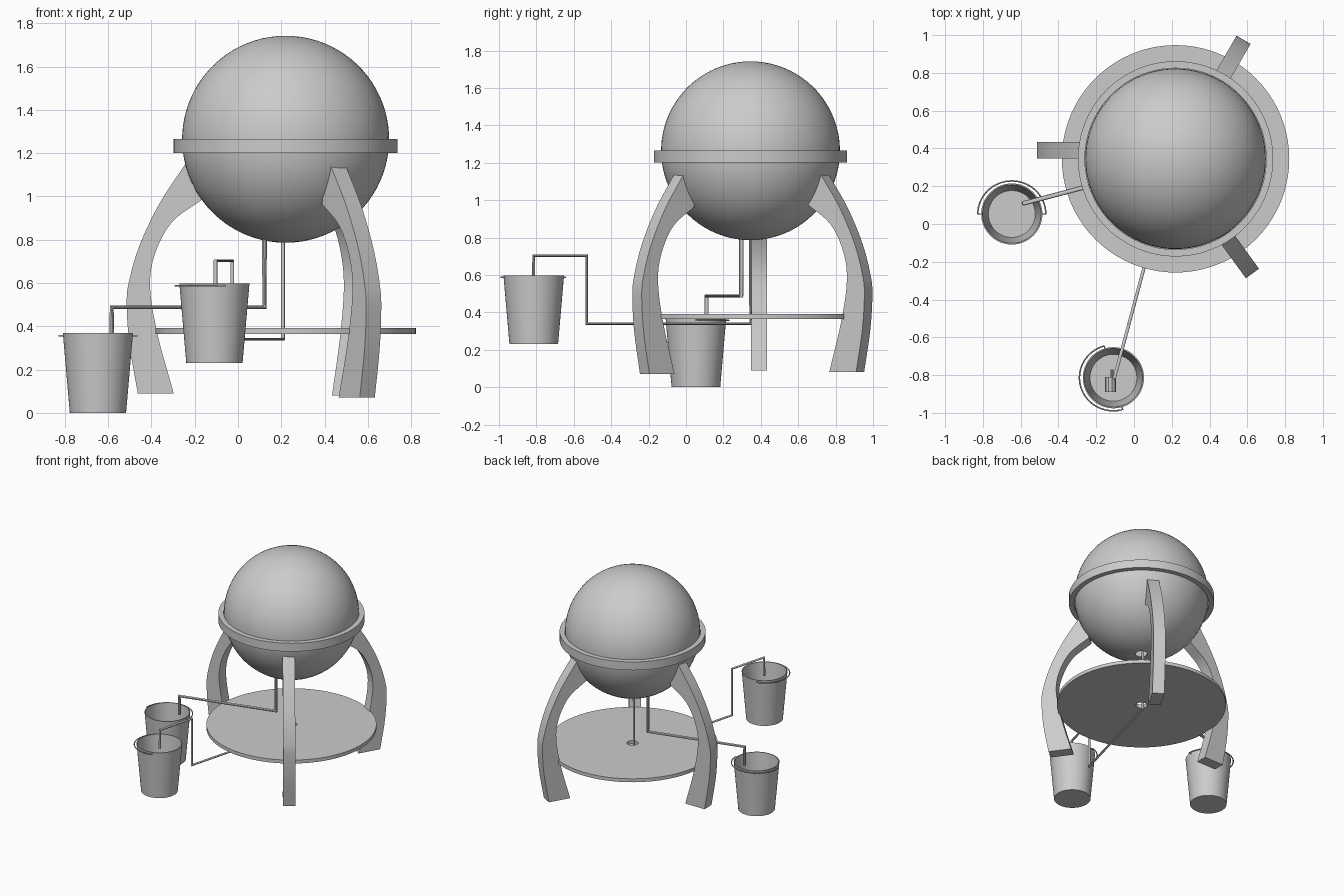
import bpy, bmesh, math
from mathutils import Vector, Matrix

cube = bpy.data.objects.get("Cube")
if cube:
    bpy.data.objects.remove(cube)

grey = bpy.data.materials.new("plain grey")
grey.use_nodes = True
COLOUR = (0.6, 0.6, 0.6, 1)
grey.diffuse_color = COLOUR
grey.node_tree.nodes["Principled BSDF"].inputs["Base Color"].default_value = COLOUR

CX, CY = 0.22, 0.345   # axis of the tank


def finish(obj, smooth=True):
    obj.data.materials.append(grey)
    bpy.ops.object.select_all(action='DESELECT')
    obj.select_set(True)
    bpy.context.view_layer.objects.active = obj
    if obj.type == 'CURVE':
        bpy.ops.object.convert(target='MESH')
    if smooth:
        bpy.ops.object.shade_smooth_by_angle(angle=math.radians(35))
    return obj


def mesh_object(name, bm, smooth=True):
    mesh = bpy.data.meshes.new(name)
    bmesh.ops.recalc_face_normals(bm, faces=bm.faces)
    bm.to_mesh(mesh)
    bm.free()
    obj = bpy.data.objects.new(name, mesh)
    bpy.context.collection.objects.link(obj)
    return finish(obj, smooth)


def lathe(name, profile, location, closed=True, steps=64):
    """Spin (radius, height) points around a vertical axis."""
    bm = bmesh.new()
    verts = [bm.verts.new((r, 0, z)) for r, z in profile]
    edges = [bm.edges.new(pair) for pair in zip(verts, verts[1:])]
    if closed:
        edges.append(bm.edges.new((verts[-1], verts[0])))
    bmesh.ops.spin(bm, geom=verts + edges, cent=(0, 0, 0), axis=(0, 0, 1),
                   angle=math.tau, steps=steps)
    bmesh.ops.remove_doubles(bm, verts=bm.verts, dist=0.0001)
    bmesh.ops.translate(bm, verts=bm.verts, vec=location)
    return mesh_object(name, bm)


def tube(name, points, radius):
    curve = bpy.data.curves.new(name, 'CURVE')
    curve.dimensions = '3D'
    curve.bevel_depth = radius
    curve.bevel_resolution = 3
    curve.use_fill_caps = True
    spline = curve.splines.new('POLY')
    spline.points.add(len(points) - 1)
    for point, co in zip(spline.points, points):
        point.co = (*co, 1)
    obj = bpy.data.objects.new(name, curve)
    bpy.context.collection.objects.link(obj)
    return finish(obj)


def smooth_path(points, steps=5):
    """Catmull-Rom curve through the points."""
    pts = [Vector(p) for p in points]
    pts = [2 * pts[0] - pts[1]] + pts + [2 * pts[-1] - pts[-2]]
    out = []
    for a, b, c, d in zip(pts, pts[1:], pts[2:], pts[3:]):
        for i in range(steps):
            t = i / steps
            out.append(0.5 * (2 * b + (c - a) * t + (2 * a - 5 * b + 4 * c - d) * t ** 2
                              + (3 * b - a - 3 * c + d) * t ** 3))
    return out + [pts[-2]]


# Spherical tank with a small outlet at the bottom
R, SPHERE_Z = 0.478, 1.264
start = math.asin(0.04 / R)
arc = [start + (math.pi - start) * i / 40 for i in range(41)]
lathe("tank", [(R * math.sin(a), SPHERE_Z - R * math.cos(a)) for a in arc],
      (CX, CY, 0), closed=False, steps=80)

# Collar around the tank and round table with a centre hole
for name, inner, outer, low, high in (("collar", 0.48, 0.517, 1.20, 1.265),
                                      ("round_table", 0.04, 0.602, 0.365, 0.392)):
    lathe(name, [(inner, low), (outer, low), (outer, high), (inner, high)],
          (CX, CY, 0), steps=80)

# Curved legs: radial profile extruded sideways
outer = smooth_path([(.455, 1.16), (.58, .97), (.673, .776), (.723, .605),
                     (.733, .5), (.72, .314), (.682, .09)])
inner = smooth_path([(.516, .09), (.59, .36), (.625, .577), (.604, .73),
                     (.525, .88), (.385, .985)])
leg_outline = outer + inner + [Vector((.425, 1.165))]
REACH, HALF = 0.733, 0.043


def leg(name, foot_x, foot_y, angle, drop):
    bm = bmesh.new()
    face = bm.faces.new([bm.verts.new((p.x - REACH, -HALF, p.y - drop)) for p in leg_outline])
    side = bmesh.ops.extrude_face_region(bm, geom=[face])["geom"]
    bmesh.ops.translate(bm, verts=[v for v in side if isinstance(v, bmesh.types.BMVert)],
                        vec=(0, 2 * HALF, 0))
    place = Matrix.Translation((foot_x, foot_y, 0)) @ Matrix.Rotation(math.radians(angle), 4, 'Z')
    bmesh.ops.transform(bm, matrix=place, verts=bm.verts)
    mesh_object(name, bm)


leg("right_leg", -0.514, 0.39, 180, 0)
leg("back_leg", 0.58, 0.975, 60, 0.01)
leg("front_leg", 0.627, -0.262, -54, 0.02)


# Tapered buckets with a wire handle lying around the rim
def bucket(name, x, y, base, turn):
    lathe(name, [(0, 0), (.13, 0), (.162, .368), (.155, .368), (.124, .012), (0, .012)],
          (x, y, base), closed=False)
    wire = []
    for i in range(33):
        a = math.radians(turn + 180 * i / 32)
        wire.append((x + .18 * math.cos(a), y + .175 * math.sin(a), base + .357))
    hooks = [(x + s * .155 * math.cos(math.radians(turn)),
              y + s * .155 * math.sin(math.radians(turn)), base + .357) for s in (1, -1)]
    tube(name + "_handle", [hooks[0]] + wire + [hooks[1]], 0.004)


bucket("right_bucket", -0.647, 0.053, 0, 0)
bucket("front_bucket", -0.109, -0.814, 0.23, 106)

# Pipes running from the tank into the buckets
tube("thick_pipe", [(.122, .295, .84), (.122, .295, .487), (-.583, .11, .487),
                    (-.583, .11, .345)], 0.012)
tube("thin_pipe", [(.208, .345, .83), (.208, .345, .34), (-.027, -.53, .34),
                   (-.027, -.53, .703), (-.104, -.815, .703), (-.104, -.815, .56)], 0.009)

# Small tap lying in the front bucket
tube("tap_body", [(-.125, -.89, .275), (-.125, -.81, .275)], 0.029)
tube("tap_stem", [(-.117, -.81, .275), (-.117, -.77, .275)], 0.008)
